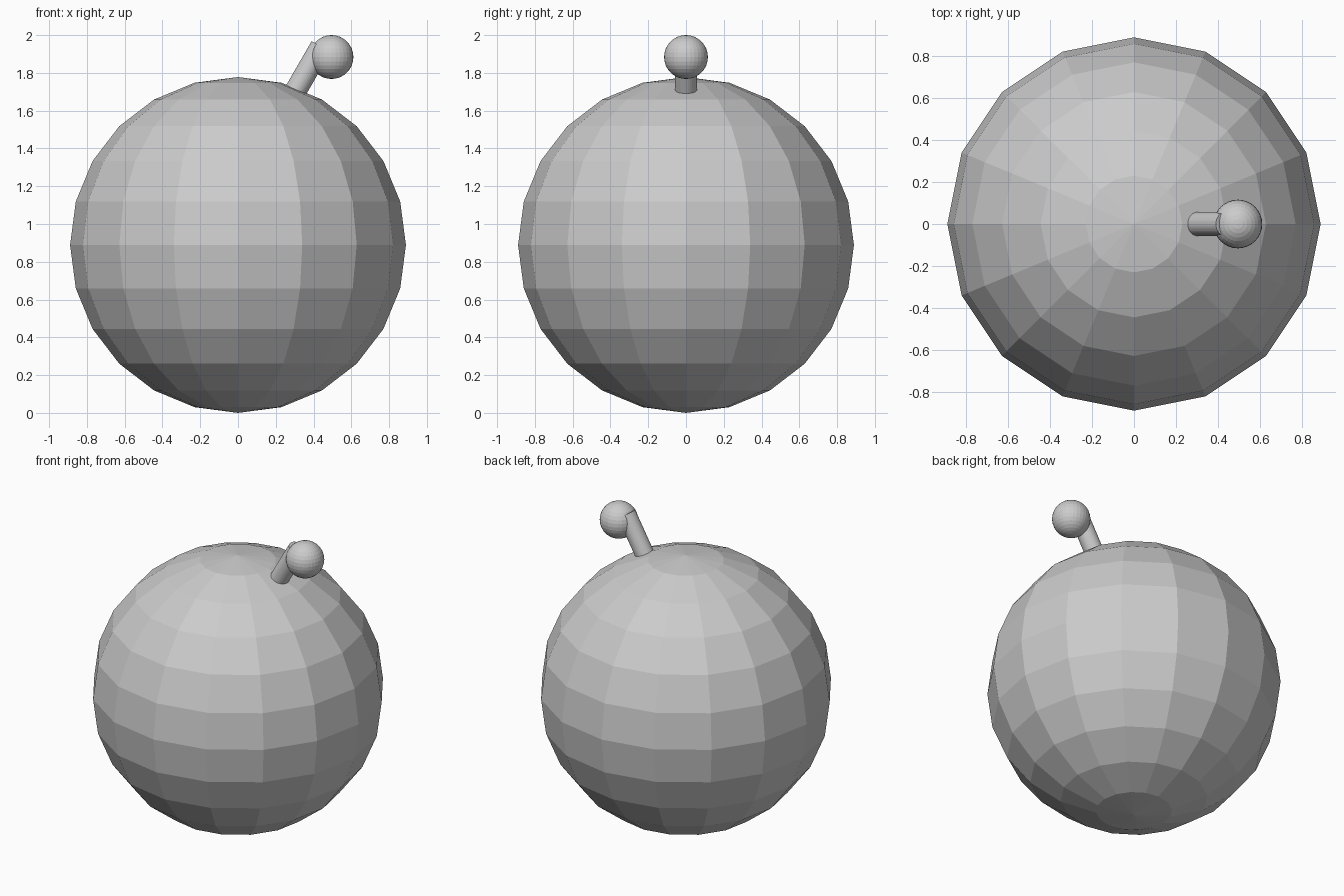
import bpy
from math import radians, sin, cos

if "Cube" in bpy.data.objects:
    bpy.data.objects.remove(bpy.data.objects["Cube"])


def ball(name, segments, rings, radius, location):
    bpy.ops.mesh.primitive_uv_sphere_add(
        segments=segments, ring_count=rings, radius=radius, location=location)
    bpy.context.object.name = name


# Low-poly round body
ball("body", 16, 12, 0.889, (0, 0, 0.889))

# Leaning stalk, placed back from its upper end so the foot sinks into the body
lean, length = radians(30), 0.36
top_x, top_z = 0.44, 1.939
bpy.ops.mesh.primitive_cylinder_add(
    vertices=32, radius=0.058, depth=length,
    location=(top_x - sin(lean) * length / 2, 0, top_z - cos(lean) * length / 2),
    rotation=(0, lean, 0))
bpy.context.object.name = "stalk"

# Finer knob on the outer side of the stalk tip
ball("knob", 32, 16, 0.116, (0.495, 0, 1.884))
